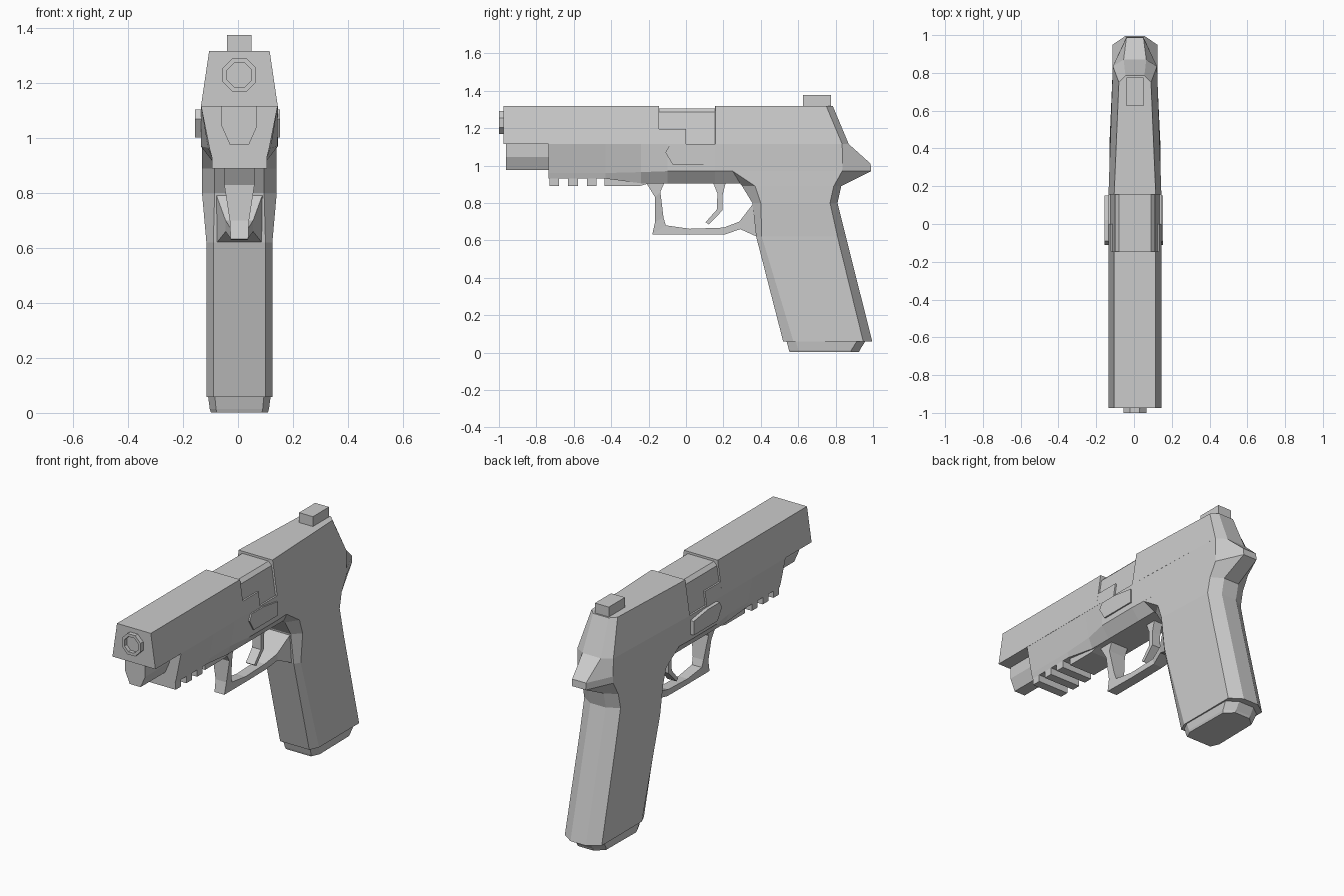
import bpy, bmesh, math

CX = 0.005  # mirror plane of the body


def finish(bm, name):
    bmesh.ops.recalc_face_normals(bm, faces=bm.faces)
    me = bpy.data.meshes.new(name)
    bm.to_mesh(me)
    bm.free()
    ob = bpy.data.objects.new(name, me)
    bpy.context.collection.objects.link(ob)
    return ob


def loft(name, rings):
    """Skin equal-length closed rings and cap both ends."""
    bm = bmesh.new()
    vs = [[bm.verts.new(p) for p in r] for r in rings]
    n = len(rings[0])
    for a, b in zip(vs, vs[1:]):
        for i in range(n):
            j = (i + 1) % n
            bm.faces.new((a[i], a[j], b[j], b[i]))
    bm.faces.new(vs[0])
    bm.faces.new(vs[-1])
    return finish(bm, name)


def y_ring(y, half):
    """Symmetric cross-section at y from (half width, z) points."""
    return ([(CX + w, y, z) for w, z in half] +
            [(CX - w, y, z) for w, z in reversed(half)])


def z_ring(z, yf, yr, ff, wf, wr, fr, cf, cr):
    """Eight-sided section at z: front/rear y, flat and side half widths, chamfers."""
    half = [(ff, yf), (wf, yf + cf), (wr, yr - cr), (fr, yr)]
    return ([(CX + w, y, z) for w, y in half] +
            [(CX - w, y, z) for w, y in reversed(half)])


def plate(name, profile, x0, x1):
    """Extrude a (y, z) side profile across x."""
    return loft(name, [[(x, y, z) for y, z in profile] for x in (x0, x1)])


def box(name, half, y0, y1, z0, z1):
    return plate(name, [(y0, z0), (y1, z0), (y1, z1), (y0, z1)], CX - half, CX + half)


# Upper slide: front, recessed chamber, tapered rear
slide = [(0.11, 1.318), (0.14, 1.115)]
loft("slide_front", [y_ring(y, slide) for y in (-0.975, -0.145)])
chamber = [(0.085, 1.305), (0.105, 1.285), (0.13, 1.115)]
loft("chamber", [y_ring(y, chamber) for y in (-0.16, 0.17)])
loft("slide_rear", [
    z_ring(1.115, 0.155, 0.870, 0.135, 0.14, 0.117, 0.06, 0.002, 0.035),
    z_ring(1.318, 0.155, 0.785, 0.105, 0.11, 0.085, 0.05, 0.002, 0.035)])
# Lower part of the slide beside the chamber opening
loft("chamber_sill", [y_ring(y, [(0.128, 1.195), (0.14, 1.115)]) for y in (-0.15, 0.0)])
box("rear_sight", 0.045, 0.625, 0.775, 1.30, 1.376)

# Muzzle: octagonal ring with a recessed centre
def octagon(r, y):
    return [(CX + r * math.cos(math.radians(22.5 + 45 * i)), y,
             1.23 + r * math.sin(math.radians(22.5 + 45 * i))) for i in range(8)]

loft("muzzle", [octagon(0.066, -0.96), octagon(0.066, -1.0),
                octagon(0.048, -1.0), octagon(0.048, -0.978)])

# Rounded housing under the slide front
loft("rod_housing", [y_ring(y, [(0.065, 1.12), (0.065, 1.045), (0.035, 0.977)])
                     for y in (-0.963, -0.72)])

# Frame
front = [(0.139, 1.115), (0.108, 0.96), (0.10, 0.93)]
loft("frame", [
    y_ring(-0.735, front),
    y_ring(-0.43, front),
    y_ring(-0.24, [(0.139, 1.115), (0.115, 0.965), (0.09, 0.905)]),
    y_ring(-0.10, [(0.14, 1.115), (0.139, 0.97), (0.09, 0.905)]),
    y_ring(0.155, [(0.14, 1.115), (0.14, 0.97), (0.09, 0.905)]),
    y_ring(0.36, [(0.132, 1.115), (0.132, 0.97), (0.09, 0.905)])])

# Accessory rail teeth
for i, y in enumerate((-0.73, -0.63, -0.53)):
    box(f"rail_tooth_{i + 1}", 0.1, y, y + 0.052, 0.89, 0.94)
plate("rail_end", [(-0.435, 0.94), (-0.435, 0.89), (-0.25, 0.89), (-0.18, 0.91), (-0.2, 0.94)],
      CX - 0.085, CX + 0.085)

# Grip, blending up into the rear frame and its tail
loft("grip", [
    z_ring(0.058, 0.520, 0.996, 0.095, 0.12, 0.12, 0.05, 0.055, 0.048),
    z_ring(0.620, 0.375, 0.855, 0.095, 0.12, 0.118, 0.05, 0.03, 0.045),
    z_ring(0.800, 0.355, 0.810, 0.090, 0.136, 0.118, 0.05, 0.045, 0.04),
    z_ring(0.890, 0.300, 0.830, 0.090, 0.136, 0.117, 0.05, 0.07, 0.04),
    z_ring(0.970, 0.240, 0.990, 0.090, 0.136, 0.116, 0.045, 0.01, 0.155),
    z_ring(1.010, 0.240, 0.987, 0.090, 0.136, 0.116, 0.045, 0.01, 0.15),
    z_ring(1.115, 0.240, 0.870, 0.090, 0.136, 0.117, 0.06, 0.01, 0.035)])

# Base plate under the grip
loft("grip_base", [
    z_ring(0.07, 0.535, 0.965, 0.09, 0.115, 0.112, 0.05, 0.05, 0.045),
    z_ring(0.015, 0.550, 0.930, 0.085, 0.108, 0.105, 0.05, 0.05, 0.045),
    z_ring(0.002, 0.555, 0.925, 0.082, 0.104, 0.10, 0.05, 0.05, 0.045)])

# Trigger guard: (outer y, z), (inner y, z), half width
guard = [((-0.22, 0.92), (-0.11, 0.92), 0.057),
         ((-0.165, 0.83), (-0.137, 0.86), 0.055),
         ((-0.165, 0.70), (-0.12, 0.72), 0.035),
         ((-0.18, 0.632), (-0.108, 0.68), 0.032),
         ((0.02, 0.63), (0.02, 0.662), 0.03),
         ((0.21, 0.632), (0.20, 0.668), 0.03),
         ((0.29, 0.66), (0.285, 0.70), 0.05),
         ((0.40, 0.61), (0.37, 0.81), 0.09)]
loft("trigger_guard", [
    [(CX - w, *o), (CX + w, *o), (CX + w, *i), (CX - w, *i)] for o, i, w in guard])

# Trigger
plate("trigger", [(0.14, 0.92), (0.168, 0.85), (0.165, 0.765), (0.105, 0.697),
                  (0.122, 0.685), (0.195, 0.76), (0.195, 0.84), (0.215, 0.92)],
      CX - 0.028, CX + 0.028)

# Side catches
catch = [(-0.11, 1.07), (-0.09, 1.105), (0.02, 1.105), (0.152, 1.085),
         (0.152, 1.003), (-0.07, 1.003)]
plate("catch_right", catch, 0.12, 0.153)
plate("catch_left", catch, -0.157, -0.11)
